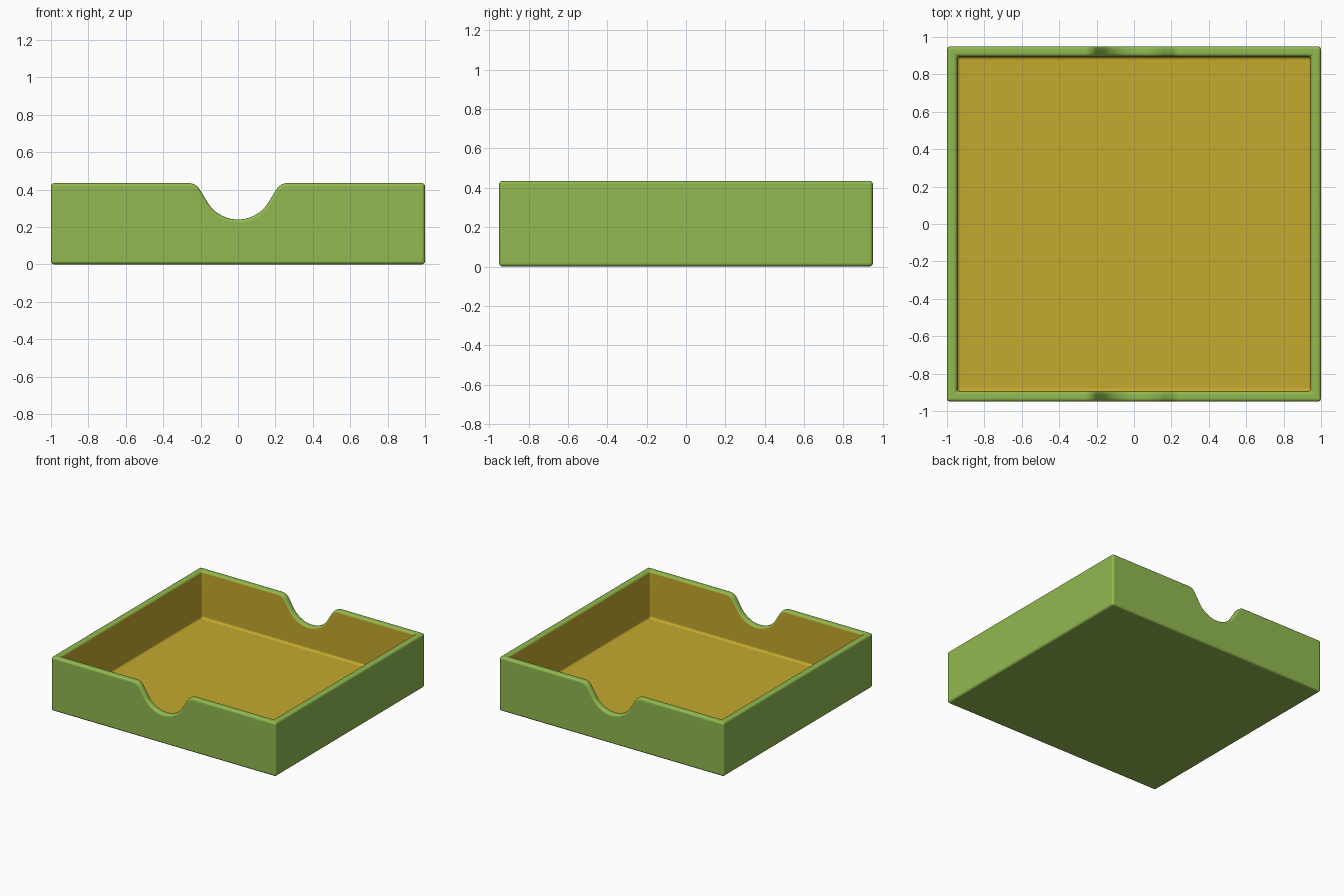
import bpy
import bmesh
from math import sin, cos, radians

cube = bpy.data.objects.get("Cube")
if cube:
    bpy.data.objects.remove(cube, do_unlink=True)

HX, HY, H = 1.0, 0.95, 0.435    # outer half sizes and height
T = 0.055                       # wall and floor thickness
ROUND = 0.018                   # rounding of every edge
STEPS = 10


def make_material(name, color):
    mat = bpy.data.materials.new(name)
    mat.use_nodes = True
    mat.diffuse_color = color
    mat.node_tree.nodes["Principled BSDF"].inputs["Base Color"].default_value = color
    return mat


def notch_half():
    """Right half of the finger notch: bowl arc, then a rounded shoulder."""
    bowl, shoulder, dip, slope = 0.19, 0.07, 0.24, radians(57)
    angles = [slope * i / STEPS for i in range(STEPS + 1)]
    pts = [(bowl * sin(a), dip + bowl * (1 - cos(a))) for a in angles]
    pts += [(0.265 - shoulder * sin(a), H - shoulder * (1 - cos(a)))
            for a in reversed(angles)]
    return pts


half = notch_half()
notch = [(-x, z) for x, z in reversed(half[1:])] + half
bm = bmesh.new()


def shell(hx, hy, base):
    """Four walls and a base; returns the rim vertices in order."""
    line = [(-hx, H)] + notch + [(hx, H)]
    front = [bm.verts.new((x, -hy, z)) for x, z in line]
    back = [bm.verts.new((-x, hy, z)) for x, z in line]
    low = [bm.verts.new((sx * hx, sy * hy, base))
           for sx, sy in ((-1, -1), (1, -1), (1, 1), (-1, 1))]
    bm.faces.new([low[0], low[1]] + front[::-1])
    bm.faces.new([low[2], low[3]] + back[::-1])
    bm.faces.new([low[1], low[2], back[0], front[-1]])
    bm.faces.new([low[3], low[0], front[0], back[-1]])
    bm.faces.new(low)
    return front + back


# Outer and inner shells joined along the rim
outer = shell(HX, HY, 0)
inner = shell(HX - T, HY - T, T)
for i in range(len(outer)):
    j = (i + 1) % len(outer)
    bm.faces.new((outer[i], outer[j], inner[j], inner[i]))
bmesh.ops.recalc_face_normals(bm, faces=bm.faces)
for f in bm.faces:
    f.smooth = True
mesh = bpy.data.meshes.new("tray")
bm.to_mesh(mesh)
bm.free()
tray = bpy.data.objects.new("tray", mesh)
bpy.context.collection.objects.link(tray)
mesh.materials.append(make_material("leaf green", (0.283, 0.485, 0.08, 1)))
mesh.materials.append(make_material("mustard lining", (0.558, 0.402, 0.028, 1)))

# Rounded edges
bpy.context.view_layer.objects.active = tray
tray.select_set(True)
bevel = tray.modifiers.new("rounding", "BEVEL")
bevel.width = ROUND
bevel.segments = 4
bevel.limit_method = "ANGLE"
bevel.angle_limit = radians(40)
bevel.use_clamp_overlap = False
bpy.ops.object.modifier_apply(modifier=bevel.name)

# Lining colour on everything inside the cavity
for p in tray.data.polygons:
    c = p.center
    inside = abs(c.x) < HX - T + 0.001 and abs(c.y) < HY - T + 0.001
    p.material_index = int(inside and c.z > T / 2)

# Keep the large faces flat in shading
flat = tray.modifiers.new("flat shading", "WEIGHTED_NORMAL")
flat.keep_sharp = True
